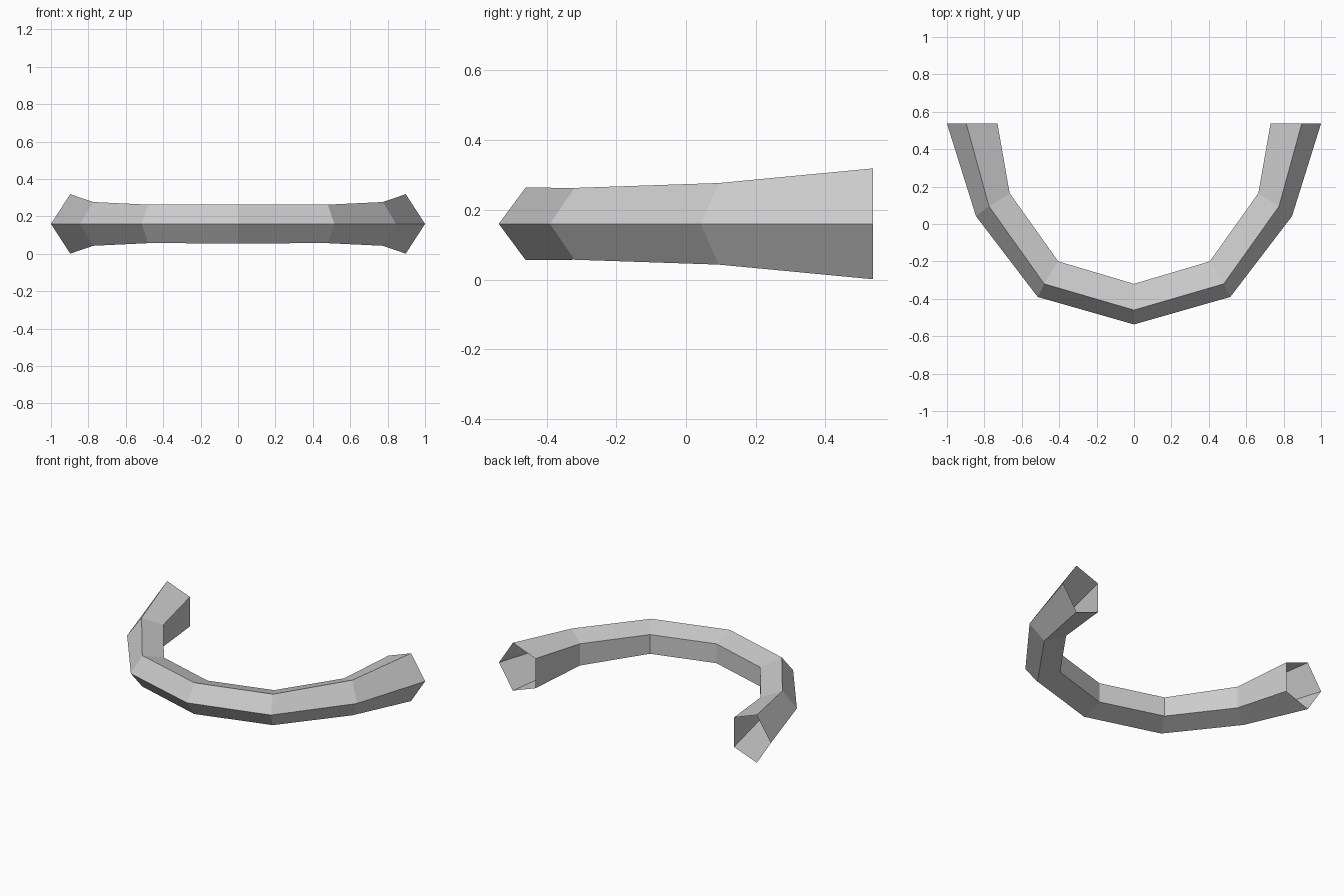
import bpy
import bmesh

cube = bpy.data.objects.get("Cube")
if cube:
    bpy.data.objects.remove(cube)

MID_Z = 0.16

# Stations from the front middle to the back tip:
# outer edge (x, y), ridge (x, y), inner edge (x, y), half height
stations = [
    ((0, -0.537), (0, -0.46), (0, -0.32), 0.104),
    ((0.515, -0.39), (0.48, -0.32), (0.405, -0.2), 0.103),
    ((0.845, 0.042), (0.775, 0.094), (0.665, 0.165), 0.117),
    ((1, 0.537), (0.897, 0.537), (0.73, 0.537), 0.159),
]

# Grey material
grey = bpy.data.materials.new("plain grey")
grey.use_nodes = True
colour = (0.6, 0.6, 0.6, 1)
grey.diffuse_color = colour
grey.node_tree.nodes["Principled BSDF"].inputs["Base Color"].default_value = colour


def pentagon(bm, outer, ridge, inner, half):
    """Five-sided section, with the inner side upright."""
    low = half * 0.618
    section = [(outer, 0), (ridge, half), (inner, low), (inner, -low), (ridge, -half)]
    return [bm.verts.new((*p, MID_Z + dz)) for p, dz in section]


# Left half of the open-ended curved tube
bm = bmesh.new()
rings = [pentagon(bm, *s) for s in stations]
for a, b in zip(rings, rings[1:]):
    for i in range(len(a)):
        j = (i + 1) % len(a)
        bm.faces.new((a[i], a[j], b[j], b[i]))
bmesh.ops.recalc_face_normals(bm, faces=bm.faces)
# Make sure the outermost wall looks outward
bm.normal_update()
if max(bm.faces, key=lambda f: f.calc_center_median().x).normal.x < 0:
    bmesh.ops.reverse_faces(bm, faces=bm.faces)
mesh = bpy.data.meshes.new("curved_tube")
bm.to_mesh(mesh)
bm.free()
mesh.materials.append(grey)

tube = bpy.data.objects.new("curved_tube", mesh)
bpy.context.collection.objects.link(tube)

# Mirrored right half
mirror = tube.modifiers.new("mirror", 'MIRROR')
mirror.use_axis[0] = True
mirror.use_clip = True
